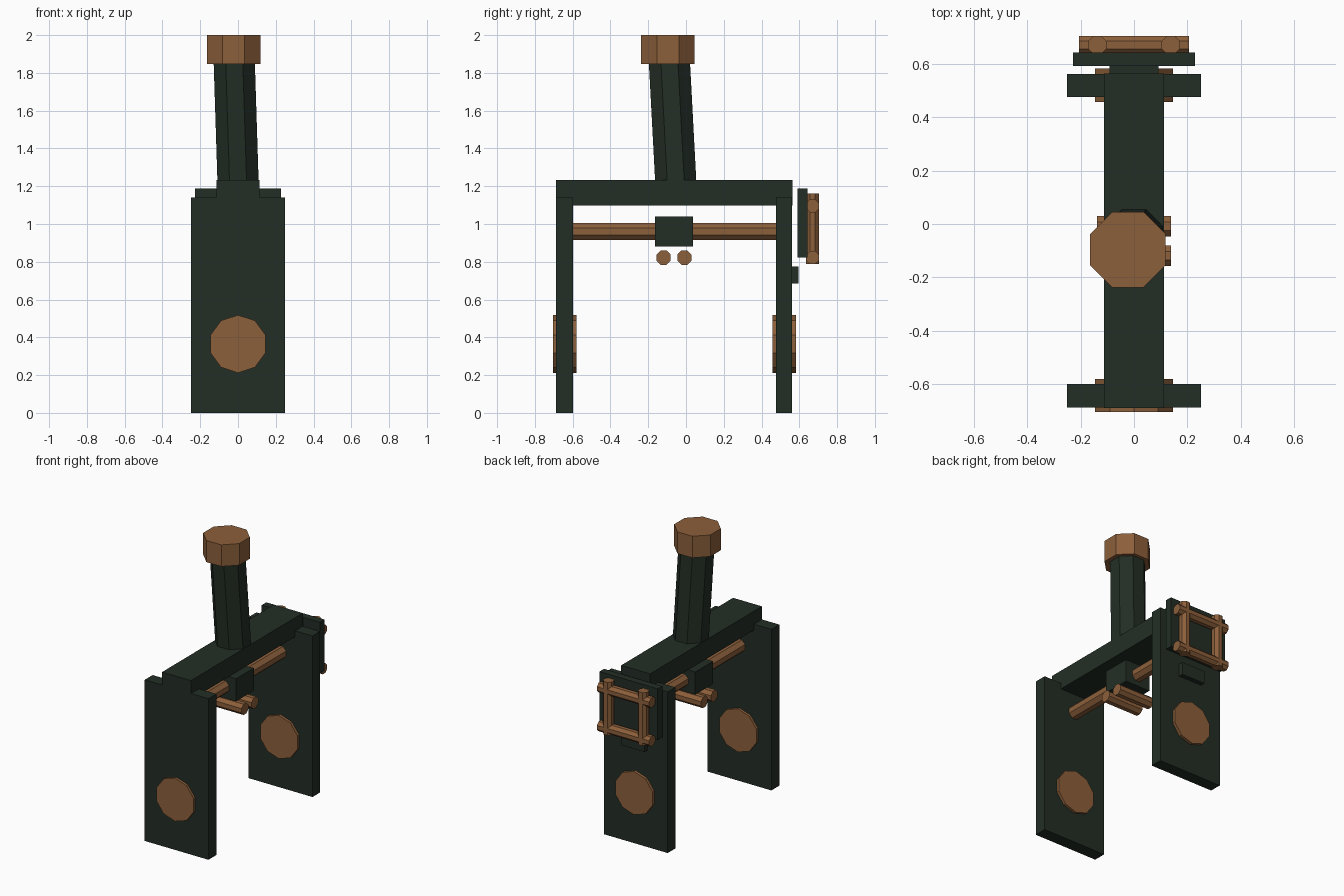
import bpy, bmesh, math
from mathutils import Vector

cube = bpy.data.objects.get("Cube")
if cube:
    bpy.data.objects.remove(cube, do_unlink=True)


def material(name, rgb):
    m = bpy.data.materials.new(name)
    m.use_nodes = True
    m.diffuse_color = (*rgb, 1)
    bsdf = next(n for n in m.node_tree.nodes if n.type == 'BSDF_PRINCIPLED')
    bsdf.inputs["Base Color"].default_value = (*rgb, 1)
    return m


GREEN = material("dark green", (0.0165, 0.027, 0.0185))
BROWN = material("copper brown", (0.265, 0.116, 0.044))
X, Y, Z = Vector((1, 0, 0)), Vector((0, 1, 0)), Vector((0, 0, 1))


def finish(name, bm, mat):
    bmesh.ops.recalc_face_normals(bm, faces=bm.faces)
    mesh = bpy.data.meshes.new(name)
    bm.to_mesh(mesh)
    bm.free()
    mesh.materials.append(mat)
    obj = bpy.data.objects.new(name, mesh)
    bpy.context.collection.objects.link(obj)
    return obj


def box(name, x, y, z, mat=GREEN):
    """Box from (min, max) pairs."""
    bm = bmesh.new()
    bmesh.ops.create_cube(bm, size=1)
    for v in bm.verts:
        v.co = [lo + (hi - lo) * (c + 0.5) for c, (lo, hi) in zip(v.co, (x, y, z))]
    return finish(name, bm, mat)


def prism(name, start, end, radius, plane, sides=8, turn=0.5, mat=BROWN):
    """Many-sided bar between two centres, with its end caps lying in a plane."""
    bm = bmesh.new()
    u, w = plane
    rings = []
    for centre in (start, end):
        ring = []
        for i in range(sides):
            a = 2 * math.pi * (i + turn) / sides
            ring.append(bm.verts.new(Vector(centre) + radius * (math.cos(a) * u + math.sin(a) * w)))
        rings.append(ring)
        bm.faces.new(ring)
    low, high = rings
    for i in range(sides):
        j = (i + 1) % sides
        bm.faces.new((low[i], low[j], high[j], high[i]))
    return finish(name, bm, mat)


# Legs with round bosses passing through them
for side, y0, y1, d0, d1 in (("front", -0.687, -0.598, -0.704, -0.58),
                             ("back", 0.476, 0.562, 0.457, 0.582)):
    box(side + "_leg", (-0.25, 0.25), (y0, y1), (0, 1.14))
    prism(side + "_leg_boss", (0, d0, 0.365), (0, d1, 0.365), 0.153, (Z, X), sides=10, turn=0)

# Top beam, leaning stem and cap
box("top_beam", (-0.113, 0.113), (-0.688, 0.563), (1.097, 1.232))
prism("stem", (0.001, -0.053, 1.2), (-0.02, -0.088, 1.86), 0.118, (X, Y), mat=GREEN)
prism("stem_cap", (-0.023, -0.096, 1.847), (-0.023, -0.096, 2), 0.153, (X, Y))

# Cross rod, its block and the two short grips below
prism("cross_rod", (0, -0.62, 0.96), (0, 0.5, 0.96), 0.048, (Z, X))
box("rod_block", (-0.098, 0.098), (-0.163, 0.037), (0.88, 1.04))
for name, y in (("front_grip", -0.119), ("back_grip", -0.008)):
    prism(name, (-0.138, y, 0.822), (0.138, y, 0.822), 0.041, (Y, Z))

# Back panel, small ledge and frame of bars
box("back_panel", (-0.228, 0.228), (0.591, 0.642), (0.823, 1.187))
box("back_ledge", (-0.092, 0.092), (0.55, 0.596), (0.686, 0.775))
for name, x in (("right", -0.137), ("left", 0.137)):
    prism(name + "_frame_bar", (x, 0.67, 0.787), (x, 0.67, 1.162), 0.037, (X, Y))
for name, z in (("lower", 0.822), ("upper", 1.096)):
    prism(name + "_frame_bar", (-0.205, 0.67, z), (0.205, 0.67, z), 0.037, (Y, Z))
